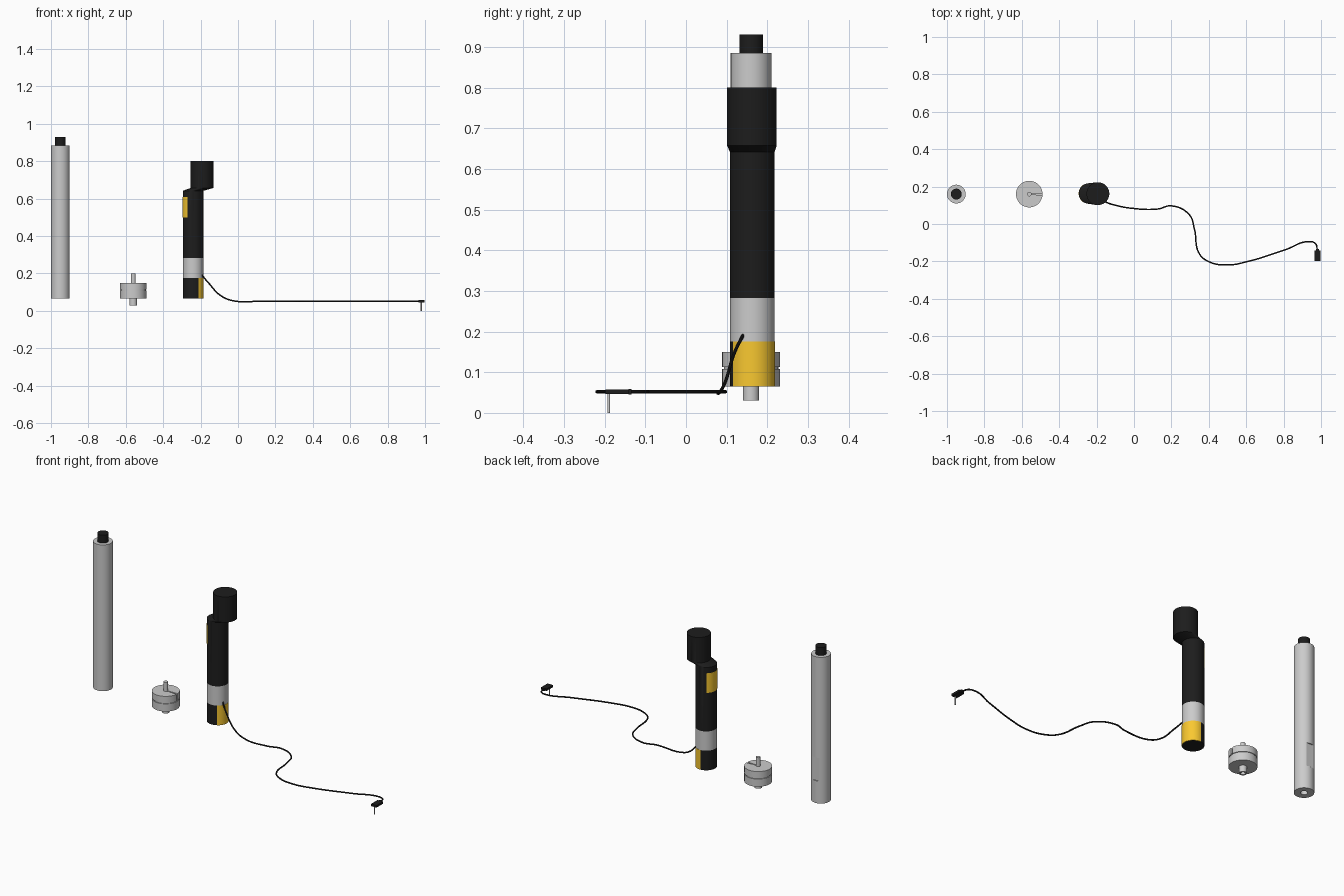
import bpy, bmesh
from math import cos, sin, pi, radians

if "Cube" in bpy.data.objects:
    bpy.data.objects.remove(bpy.data.objects["Cube"])


def material(name, rgb):
    m = bpy.data.materials.new(name)
    m.diffuse_color = (*rgb, 1)
    m.use_nodes = True
    m.node_tree.nodes["Principled BSDF"].inputs["Base Color"].default_value = m.diffuse_color
    return m


BLACK = material("black", (0.012, 0.012, 0.012))
YELLOW = material("yellow", (0.95, 0.58, 0.03))


def finish(name, bm, mat=None):
    bmesh.ops.remove_doubles(bm, verts=bm.verts, dist=1e-5)
    bmesh.ops.recalc_face_normals(bm, faces=bm.faces)
    me = bpy.data.meshes.new(name)
    bm.to_mesh(me)
    bm.free()
    ob = bpy.data.objects.new(name, me)
    bpy.context.collection.objects.link(ob)
    if mat:
        me.materials.append(mat)
    return ob


def smooth(ob):
    bpy.ops.object.select_all(action='DESELECT')
    bpy.context.view_layer.objects.active = ob
    ob.select_set(True)
    bpy.ops.object.shade_smooth_by_angle(angle=radians(30))


def loft(name, rings, mat=None, n=64):
    """Stack circles given as (x, y, z, radius) and cap both ends."""
    bm = bmesh.new()
    loops = [[bm.verts.new((x + r * cos(2 * pi * i / n), y + r * sin(2 * pi * i / n), z))
              for i in range(n)] for x, y, z, r in rings]
    for a, b in zip(loops, loops[1:]):
        for i in range(n):
            j = (i + 1) % n
            bm.faces.new((a[i], a[j], b[j], b[i]))
    bm.faces.new(loops[0])
    bm.faces.new(loops[-1])
    ob = finish(name, bm, mat)
    smooth(ob)
    return ob


def lathe(name, x, y, profile, mat=None, n=64):
    return loft(name, [(x, y, z, r) for r, z in profile], mat, n)


def prism(name, points, z0, z1, mat=None):
    bm = bmesh.new()
    f = bm.faces.new([bm.verts.new((x, y, z0)) for x, y in points])
    top = bmesh.ops.extrude_face_region(bm, geom=[f])['geom']
    bmesh.ops.translate(bm, vec=(0, 0, z1 - z0),
                        verts=[v for v in top if isinstance(v, bmesh.types.BMVert)])
    return finish(name, bm, mat)


def box(name, x0, x1, y0, y1, z0, z1, mat=None):
    return prism(name, [(x0, y0), (x1, y0), (x1, y1), (x0, y1)], z0, z1, mat)


def cut(ob, cutter):
    mod = ob.modifiers.new("cut", 'BOOLEAN')
    mod.object = cutter
    mod.operation = 'DIFFERENCE'
    mod.solver = 'EXACT'
    bpy.context.view_layer.objects.active = ob
    bpy.ops.object.modifier_apply(modifier=mod.name)
    bpy.data.objects.remove(cutter)
    smooth(ob)


def arc_patch(name, x, y, r, a0, a1, z0, z1, n=40):
    """Thin curved label wrapped on a cylinder."""
    ang = [radians(a0 + (a1 - a0) * i / n) for i in range(n + 1)]
    pts = [(x + (r + 0.001) * cos(a), y + (r + 0.001) * sin(a)) for a in ang]
    pts += [(x + (r - 0.003) * cos(a), y + (r - 0.003) * sin(a)) for a in reversed(ang)]
    smooth(prism(name, pts, z0, z1, YELLOW))


# Long tube with a bored foot, a flat on the back and a black cap
TX, TY = -0.95, 0.16
tube = lathe("tube", TX, TY, [(0.018, 0.12), (0.018, 0.065), (0.05, 0.065), (0.05, 0.885)])
cut(tube, box("flat_cutter", TX - 0.04, TX + 0.04, TY + 0.045, TY + 0.08, 0.19, 0.32))
lathe("tube_cap", TX, TY, [(0.029, 0.88), (0.029, 0.93)], BLACK)

# Slotted disc weight with a waist groove, lower spigot and upper post
DX, DY = -0.56, 0.16
disc = lathe("disc", DX, DY, [(0.012, 0.05), (0.012, 0.03), (0.02, 0.03), (0.02, 0.065),
                              (0.071, 0.065), (0.071, 0.108), (0.067, 0.108),
                              (0.067, 0.113), (0.071, 0.113), (0.071, 0.15)])
cut(disc, prism("slot_cutter", [(DX + 0.008, DY - 0.003), (DX + 0.03, DY - 0.003),
                                (DX + 0.08, DY - 0.008), (DX + 0.08, DY + 0.004),
                                (DX + 0.03, DY + 0.003), (DX + 0.008, DY + 0.003)], 0.115, 0.2))
lathe("disc_post", DX, DY, [(0.012, 0.1), (0.012, 0.2)], n=32)

# Handle: black foot, grey band, black sleeve flowing into an offset head
HX, HY, R = -0.24, 0.163, 0.055
lathe("handle_foot", HX, HY, [(R, 0.065), (R, 0.175)], BLACK)
lathe("handle_band", HX, HY, [(R, 0.175), (R, 0.283)])
loft("handle_sleeve_and_head", [(HX, HY, 0.283, R), (HX, HY, 0.642, R),
                                (-0.193, 0.162, 0.657, 0.061),
                                (-0.193, 0.162, 0.80, 0.061)], BLACK)
arc_patch("lower_label", HX, HY, R, -58, 92, 0.065, 0.175)
arc_patch("upper_label", HX, HY, R, 126, 237, 0.50, 0.61)

# Cable running from the grey band along the ground to the plug
path = [(-0.2, 0.145, 0.2), (-0.158, 0.12, 0.15), (-0.09, 0.098, 0.08), (-0.02, 0.085, 0.053),
        (0.126, 0.08, 0.052), (0.2, 0.097, 0.052), (0.297, 0.048, 0.052), (0.323, -0.027, 0.052),
        (0.35, -0.16, 0.052), (0.404, -0.203, 0.052), (0.5, -0.219, 0.052), (0.617, -0.198, 0.052),
        (0.805, -0.139, 0.052), (0.944, -0.094, 0.052), (0.972, -0.107, 0.052), (0.98, -0.14, 0.052)]
cu = bpy.data.curves.new("cable", 'CURVE')
cu.dimensions = '3D'
cu.bevel_depth = 0.004
cu.bevel_resolution = 3
cu.use_fill_caps = True
cu.materials.append(BLACK)
sp = cu.splines.new('BEZIER')
sp.bezier_points.add(len(path) - 1)
for p, co in zip(sp.bezier_points, path):
    p.co = co
    p.handle_left_type = p.handle_right_type = 'AUTO'
cable = bpy.data.objects.new("cable", cu)
bpy.context.collection.objects.link(cable)
bpy.ops.object.select_all(action='DESELECT')
bpy.context.view_layer.objects.active = cable
cable.select_set(True)
bpy.ops.object.convert(target='MESH')
smooth(bpy.context.object)

# Plug block, strain relief and contact pin
box("plug", 0.964, 0.998, -0.198, -0.142, 0.046, 0.058, BLACK)
box("plug_collar", 0.972, 0.99, -0.142, -0.134, 0.045, 0.059, BLACK)
lathe("plug_pin", 0.98, -0.19, [(0.003, 0.0), (0.003, 0.05)], n=24)
